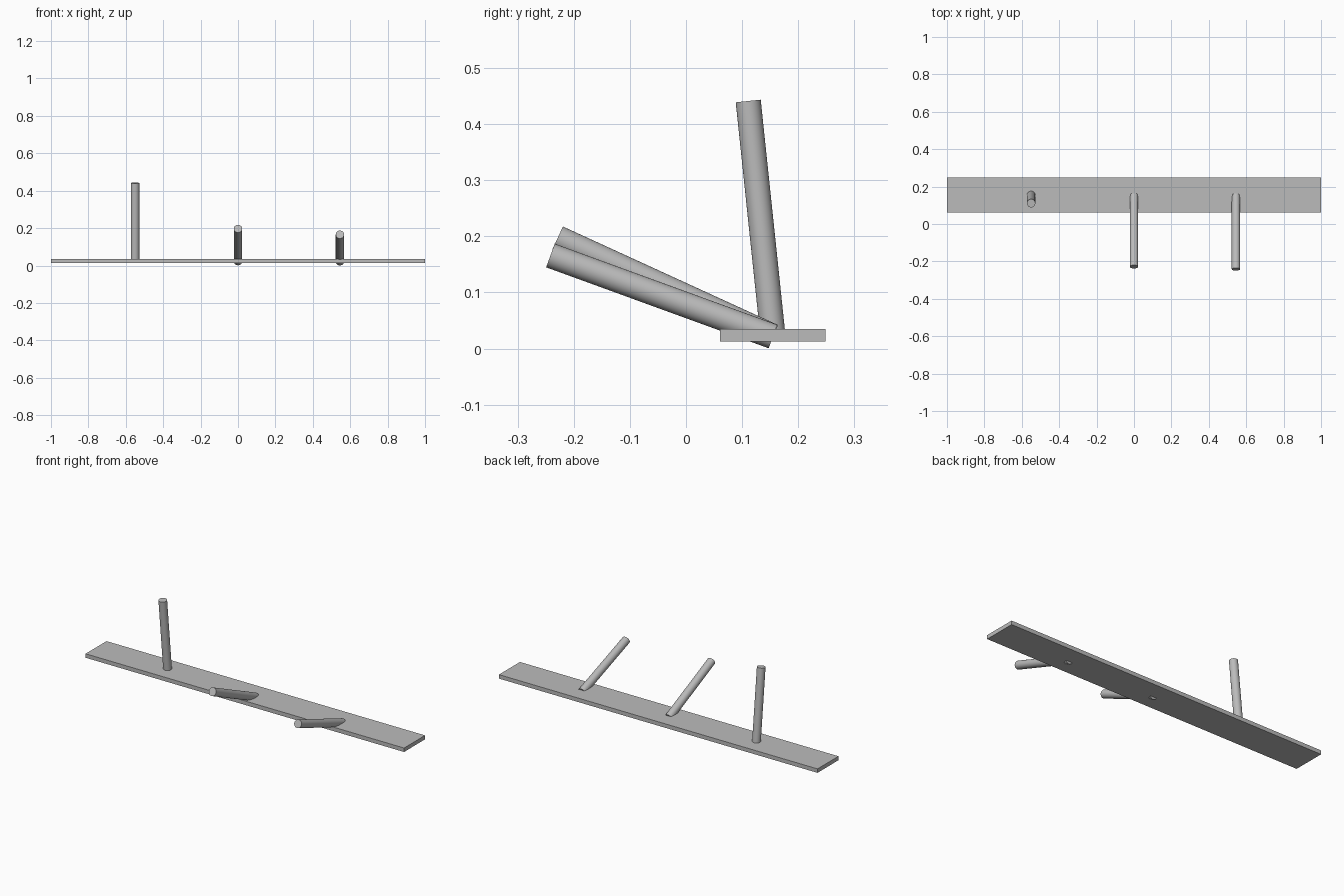
import bpy
from math import radians, sin, cos
from mathutils import Vector

cube = bpy.data.objects.get("Cube")
if cube:
    bpy.data.objects.remove(cube, do_unlink=True)

grey = bpy.data.materials.new("plain grey")
grey.use_nodes = True
colour = (0.5, 0.5, 0.5, 1)
grey.diffuse_color = colour
grey.node_tree.nodes["Principled BSDF"].inputs["Base Color"].default_value = colour

PIVOT_Y, PIVOT_Z = 0.155, 0.0215
LENGTH, RADIUS = 0.422, 0.0224


def finish(name):
    obj = bpy.context.object
    obj.name = name
    obj.data.materials.append(grey)
    return obj


def lever(name, x, tilt):
    """Round rod leaning towards the front by tilt degrees from upright."""
    a = radians(tilt)
    axis = Vector((0, -sin(a), cos(a)))
    bpy.ops.mesh.primitive_cylinder_add(
        vertices=48, radius=RADIUS, depth=LENGTH,
        location=Vector((x, PIVOT_Y, PIVOT_Z)) + axis * LENGTH / 2,
        rotation=(a, 0, 0))
    finish(name)
    bpy.ops.object.shade_smooth_by_angle(angle=radians(30))


# Flat base plank
bpy.ops.mesh.primitive_cube_add(size=1, location=(0, PIVOT_Y, 0.0235))
plank = finish("base_plank")
plank.scale = (2, 0.188, 0.0225)

# Three levers, one nearly upright and two lowered
lever("right_lever", -0.55, 6)
lever("middle_lever", 0, 65.4)
lever("left_lever", 0.545, 70)
